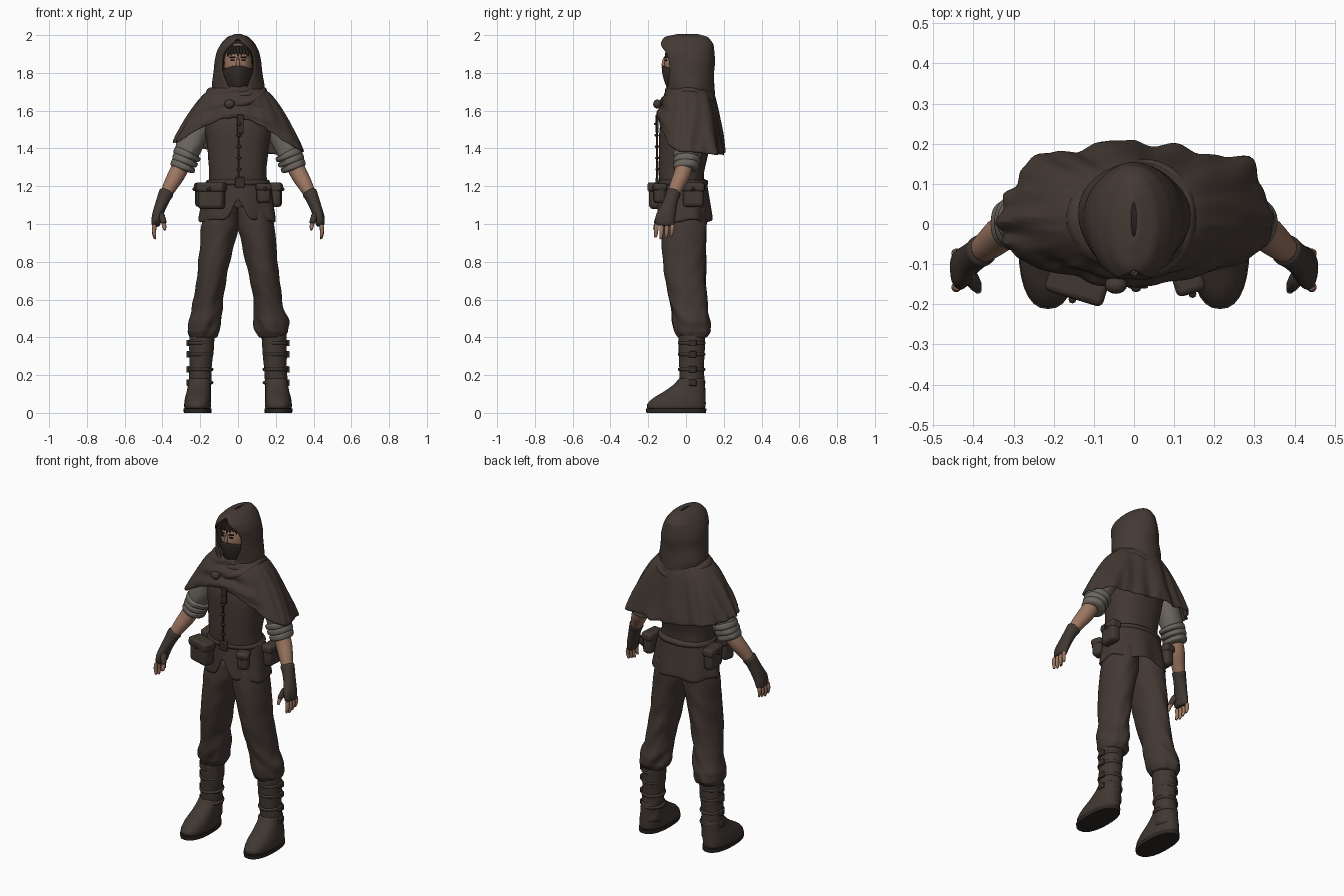
import bpy, bmesh, math
from math import sin, cos, pi, asin
from mathutils import Vector, noise

if "Cube" in bpy.data.objects:
    bpy.data.objects.remove(bpy.data.objects["Cube"])
made = []


def material(name, *rgb):
    m = bpy.data.materials.new(name)
    m.use_nodes = True
    m.diffuse_color = (*rgb, 1)
    m.node_tree.nodes["Principled BSDF"].inputs["Base Color"].default_value = (*rgb, 1)
    m.node_tree.nodes["Principled BSDF"].inputs["Roughness"].default_value = .9
    return m


cloak_brown = material("cloak brown", .058, .042, .034)
cloth_brown = material("cloth brown", .055, .040, .033)
leather = material("leather brown", .052, .039, .031)
dark_cloth = material("dark cloth", .036, .027, .023)
skin = material("skin", .33, .18, .12)
linen = material("grey linen", .15, .135, .115)
hair_dark = material("dark hair", .02, .015, .013)
sole_dark = material("dark sole", .025, .02, .018)


def finish(name, bm, mat):
    mesh = bpy.data.meshes.new(name)
    bm.to_mesh(mesh)
    bm.free()
    mesh.materials.append(mat)
    ob = bpy.data.objects.new(name, mesh)
    bpy.context.collection.objects.link(ob)
    made.append(ob)
    return ob


def surf(name, fn, nu, nv, mat, thick=0, caps=False, sub=1):
    """Grid surface from fn(u, v); touching borders are welded."""
    bm = bmesh.new()
    grid = [[bm.verts.new(fn(i / nu, j / nv)) for i in range(nu + 1)] for j in range(nv + 1)]
    for low, high in zip(grid, grid[1:]):
        for i in range(nu):
            bm.faces.new((low[i], low[i + 1], high[i + 1], high[i]))
    bmesh.ops.remove_doubles(bm, verts=bm.verts, dist=1e-5)
    if caps:
        bmesh.ops.holes_fill(bm, edges=bm.edges, sides=0)
    bmesh.ops.recalc_face_normals(bm, faces=bm.faces)
    ob = finish(name, bm, mat)
    if thick:
        solid = ob.modifiers.new("thickness", "SOLIDIFY")
        solid.thickness, solid.offset = thick, 0
    if sub:
        ob.modifiers.new("smooth", "SUBSURF").levels = sub
        ob.modifiers["smooth"].render_levels = sub
    return ob


def at(rows, t):
    f = min(max(t, 0), 1) * (len(rows) - 1)
    i = min(int(f), len(rows) - 2)
    return [p + (q - p) * (f - i) for p, q in zip(rows[i], rows[i + 1])]


def loft(name, rows, mat, n=20, steps=2, tilt=False, fold=0, freq=16, square=1, side=1, sub=1):
    """Closed body through rows of x, y, z, x radius, y radius, listed upwards."""
    def fn(u, v):
        x, y, z, rx, ry = at(rows, v)
        a = u * 2 * pi
        c, s = cos(a), sin(a)
        k = 1 + fold * (1.2 - v) * noise.noise(Vector((c * 1.4 + side * 3, s * 1.4, z * freq + c * 2)))
        p = Vector((rx * k * math.copysign(abs(c) ** square, c),
                    ry * k * math.copysign(abs(s) ** square, s), 0))
        if tilt:
            way = Vector(at(rows, v + .05)[:3]) - Vector(at(rows, v - .05)[:3])
            p = Vector((0, 0, 1)).rotation_difference(way) @ p
        p += Vector((x, y, z))
        return Vector((p.x * side, p.y, p.z))
    return surf(name, fn, n, steps * (len(rows) - 1), mat, caps=True, sub=sub)


def box(name, loc, size, mat, turn=0, bevel=.01):
    bm = bmesh.new()
    bmesh.ops.create_cube(bm, size=1)
    bmesh.ops.scale(bm, vec=size, verts=bm.verts)
    ob = finish(name, bm, mat)
    ob.location, ob.rotation_euler.z = loc, turn
    b = ob.modifiers.new("round", "BEVEL")
    b.width, b.segments = bevel, 3
    return ob


def ball(name, loc, size, mat, cuts=16):
    bm = bmesh.new()
    bmesh.ops.create_uvsphere(bm, u_segments=cuts, v_segments=cuts // 2 + 2, radius=1)
    bmesh.ops.scale(bm, vec=size, verts=bm.verts)
    ob = finish(name, bm, mat)
    ob.location = loc
    return ob


# Torso, belt and split tunic skirt
loft("tunic_bodice", [(0, -.02, 1.18, .16, .12), (0, -.025, 1.28, .152, .122), (0, -.01, 1.4, .165, .135),
                      (0, 0, 1.52, .18, .14), (0, .015, 1.62, .17, .12), (0, .01, 1.7, .08, .08)],
     cloth_brown, n=28, fold=.05, square=.9)
loft("belt", [(0, -.015, 1.195, .175, .135), (0, -.015, 1.245, .168, .132)], leather, n=28, square=.9)
box("belt_buckle", (.01, -.153, 1.22), (.05, .015, .055), dark_cloth, bevel=.005)


def skirt(u, v):
    a = (u * 2 - 1) * pi
    notch = .14 * max(0, 1 - abs(a) / .3)
    ripple = .008 * v * sin(a * 7)
    rx = .166 + .036 * v + ripple
    ry = (.125 + .01 * v if cos(a) > 0 else .115 + .03 * v) + ripple
    return Vector((rx * sin(a), -.01 - ry * cos(a), 1.23 - v * (.215 - notch + .008 * cos(a * 5))))


surf("tunic_skirt", skirt, 48, 6, cloth_brown, thick=.01)
box("front_seam", (.005, -.153, 1.38), (.008, .01, .3), dark_cloth, bevel=.002)
for i in range(5):
    ball("tunic_button", (.005, -.15 - .002 * i, 1.29 + .06 * i), (.014, .012, .008), dark_cloth, 8)
box("hanging_scarf_end", (.012, -.153, 1.53), (.035, .012, .1), dark_cloth, turn=.1, bevel=.004)

# Belt pouches with flaps
for x, y, wide, deep, tall, turn in ((-.14, -.145, .14, .075, .13, -.3), (-.195, .02, .12, .06, .12, -1.5),
                                     (.135, -.14, .07, .06, .1, .3), (.2, .04, .11, .06, .12, 1.5)):
    box("pouch", (x, y, 1.22 - tall / 2 - .01), (wide, deep, tall), leather, turn, .02)
    box("pouch_flap", (x, y, 1.195), (wide * 1.08, deep * 1.15, tall * .4), leather, turn, .015)
    out = Vector((sin(turn), -cos(turn), 0)) * deep * .6
    ball("pouch_button", (x + out.x, y + out.y, 1.185), (.01, .01, .01), dark_cloth, 8)

# Hooded head
ball("head", (0, -.02, 1.84), (.074, .096, .118), skin, 24)
ball("hair_back", (0, .01, 1.86), (.08, .095, .115), hair_dark, 20)
loft("neck", [(0, .01, 1.66, .06, .06), (0, 0, 1.78, .055, .06)], dark_cloth)
loft("nose", [(0, -.118, 1.83, .014, .016), (0, -.112, 1.885, .006, .01)], skin, n=10)
for s in (-1, 1):
    box("eye", (s * .029, -.108, 1.866), (.022, .008, .008), hair_dark, s * .3, .002)
    box("eyebrow", (s * .03, -.108, 1.883), (.032, .009, .007), hair_dark, s * .35, .002)
for i in range(7):
    x = (i - 3) * .016
    loft("hair_lock", [(x * 1.15, -.112 + abs(x) * .4, 1.885 + .006 * (i % 3), .002, .002),
                       (x, -.1 + abs(x) * .3, 1.91, .011, .01), (x * .7, -.08, 1.945, .01, .01)],
         hair_dark, n=8, tilt=True)


def mask(u, v):
    a = (u * 2 - 1) * 1.9
    front = max(0, cos(a))
    swell = 1 - .35 * (1 - v) ** 2
    return Vector((.08 * sin(a) * swell, -.015 - cos(a) * (.098 + .014 * front ** 4) * swell,
                   1.7 + v * (.12 + .02 * front ** 3)))


surf("face_mask", mask, 24, 6, dark_cloth, thick=.006)
hood_rows = [(1.67, .02, .13, .125, .008), (1.73, .02, .135, .125, .05), (1.8, .012, .124, .13, .08),
             (1.86, .01, .119, .138, .083), (1.91, 0, .107, .145, .072), (1.95, -.003, .087, .144, .035),
             (1.985, 0, .055, .115, 0), (2.003, .01, .005, .04, 0)]


def hood(u, v):
    z, cy, rx, ry, gap = at(hood_rows, v)
    g = asin(gap / rx)
    a = g + u * 2 * (pi - g)
    k = 1 + .05 * noise.noise(Vector((sin(a) * 1.5, cos(a) * 1.5, z * 9))) * (1 - v)
    return Vector((rx * k * sin(a), cy - ry * k * cos(a), z))


surf("hood", hood, 36, 21, cloak_brown, thick=.012)


# Shoulder cape with folds and a ragged hem
def cape(u, v):
    a = (u * 2 - 1) * pi
    s, c = sin(a), cos(a)
    hem = 1.405 - .025 * s + (.155 * c ** 3 if c > 0 else .03 * c)
    hem += .014 * noise.noise(Vector((s * 9, c * 9, 1)))
    fold = .034 * v * (.5 - abs(noise.noise(Vector((s * 3.2, c * 3.2, v * .9)))) * 2)
    fold += .05 * v * math.exp(-((a - 2.25) / .16) ** 2) + .025 * v * math.exp(-((a + 2.4) / .16) ** 2)
    rx = .1 + .24 * v ** .6 + fold * .7
    ry = .09 + .065 * v ** .6 if c > 0 else .1 + .09 * v ** .4
    crease = .008 * sin(v * 16 + 3 * abs(a + .3)) * max(0, c)
    return Vector((rx * s, .005 - (ry + fold * (1 if c < .3 else .3) + crease) * c, 1.73 + (hem - 1.73) * v))


surf("shoulder_cape", cape, 88, 14, cloak_brown, thick=.01)


def roll(radius, drop, fat):
    def fn(u, v):
        a, b = u * 2 * pi, v * 2 * pi
        r = radius + fat * cos(b) * (1 + .3 * sin(a * 3))
        return Vector((r * 1.08 * sin(a), .012 - r * cos(a),
                       1.70 - drop * abs(cos(a)) ** 2 + fat * sin(b) * 1.1))
    return fn


surf("cowl_upper", roll(.105, .02, .025), 36, 10, cloak_brown)
surf("cowl_lower", roll(.128, .06, .024), 36, 10, cloak_brown)
ball("cape_knot", (-.045, -.152, 1.635), (.028, .022, .024), cloak_brown)

for s, label in ((1, "left_"), (-1, "right_")):
    # Arms with rolled sleeves
    loft(label + "sleeve", [(.29, 0, 1.31, .058, .055), (.262, .01, 1.4, .068, .065),
                            (.22, .02, 1.49, .068, .068), (.16, .02, 1.61, .06, .06)],
         linen, tilt=True, fold=.14, side=s, steps=4)
    for i in range(3):
        x, y, z, fat = .292 - .012 * i, .001 + .003 * i, 1.305 + .03 * i, .07 + .003 * i
        loft(label + "rolled_cuff", [(x + .008, y, z - .02, fat * .85, fat * .8), (x + .004, y, z - .008, fat, fat),
                                     (x - .004, y, z + .012, fat, fat), (x - .008, y, z + .02, fat * .8, fat * .8)],
             linen, tilt=True, fold=.12, side=s)
    loft(label + "forearm", [(.39, -.073, 1.14, .029, .031), (.36, -.05, 1.2, .039, .039),
                             (.325, -.02, 1.26, .047, .046), (.285, 0, 1.34, .045, .045)], skin, tilt=True, side=s)
    # Fingerless gloves and hands
    loft(label + "glove", [(.438, -.115, .985, .022, .052), (.43, -.11, 1.035, .029, .054),
                           (.412, -.09, 1.09, .031, .042), (.392, -.075, 1.14, .036, .037),
                           (.374, -.062, 1.175, .043, .043)], leather, tilt=True, fold=.08, side=s)
    for i in range(4):
        y, low = -.158 + .028 * i, .918 + .008 * abs(i - 1)
        loft(label + "finger", [(.438, y - .004, low, .007, .008), (.446, y, low + .035, .011, .012),
                                (.44, y + .002, 1, .013, .013)], skin, n=10, tilt=True, side=s)
    loft(label + "thumb", [(.388, -.168, .965, .008, .008), (.39, -.16, .995, .012, .012),
                           (.412, -.13, 1.05, .018, .02)], skin, n=10, tilt=True, side=s)
    loft(label + "thumb_cover", [(.388, -.163, .995, .015, .016), (.412, -.125, 1.06, .022, .024)],
         leather, n=10, tilt=True, side=s)
    # Baggy trousers gathered above the boots
    loft(label + "trouser_leg", [(.182, .035, .395, .072, .075), (.182, .035, .43, .09, .095),
                                 (.178, .03, .48, .092, .1), (.165, .02, .54, .082, .095),
                                 (.155, .008, .62, .078, .1), (.135, -.006, .74, .082, .111),
                                 (.115, -.011, .87, .089, .118), (.096, -.01, .98, .1, .12),
                                 (.085, -.005, 1.1, .09, .115)],
         cloth_brown, n=28, steps=4, fold=.17, freq=13, side=s)
    # Boots, straps and soles
    loft(label + "boot_shaft", [(.205, .035, .06, .066, .068), (.202, .032, .16, .06, .068),
                                (.198, .03, .24, .06, .066), (.193, .03, .34, .066, .07),
                                (.19, .03, .43, .068, .072)], leather, fold=.1, freq=22, steps=4, side=s)
    loft(label + "boot_foot", [(.214, -.052, .015, .07, .155), (.214, -.052, .045, .072, .158),
                               (.212, -.035, .08, .069, .14), (.208, -.005, .115, .063, .108),
                               (.204, .022, .155, .06, .08), (.203, .032, .19, .056, .066)],
         leather, n=28, square=.85, side=s)
    loft(label + "boot_sole", [(.214, -.052, 0, .073, .158), (.214, -.052, .022, .074, .16)],
         sole_dark, n=28, steps=1, square=.85, side=s, sub=0)
    for z in (.16, .23, .31, .37):
        loft(label + "boot_strap", [(.198, .03, z - .014, .068, .074), (.197, .03, z + .014, .069, .075)],
             leather, side=s)
        box(label + "boot_buckle", (s * .264, .035, z), (.018, .04, .034), dark_cloth, 0, .005)

# Smooth shading with sharp edges kept
bpy.ops.object.select_all(action="DESELECT")
for ob in made:
    ob.select_set(True)
bpy.context.view_layer.objects.active = made[0]
bpy.ops.object.shade_smooth_by_angle(angle=math.radians(42))
